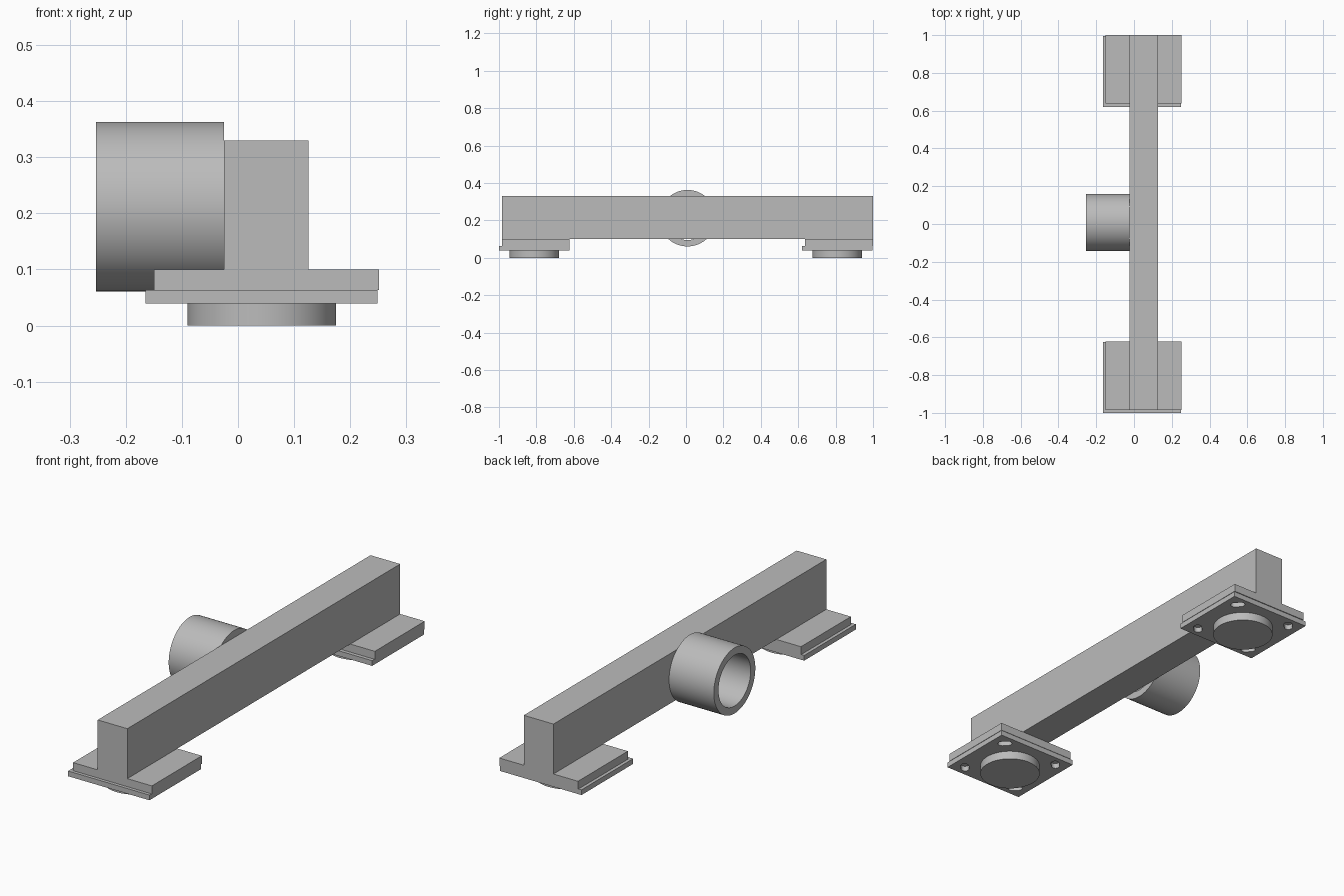
import bpy
import bmesh
from math import pi, cos, sin, atan2
from mathutils import Matrix, Vector

cube = bpy.data.objects.get("Cube")
if cube:
    bpy.data.objects.remove(cube)

GREY = (0.5, 0.5, 0.5, 1)
grey = bpy.data.materials.new("plain_grey")
grey.use_nodes = True
grey.diffuse_color = GREY
grey.node_tree.nodes["Principled BSDF"].inputs["Base Color"].default_value = GREY


def finish(name, bm, smooth=False):
    bmesh.ops.recalc_face_normals(bm, faces=bm.faces)
    mesh = bpy.data.meshes.new(name)
    bm.to_mesh(mesh)
    bm.free()
    mesh.materials.append(grey)
    obj = bpy.data.objects.new(name, mesh)
    bpy.context.collection.objects.link(obj)
    if smooth:
        bpy.ops.object.select_all(action="DESELECT")
        obj.select_set(True)
        bpy.context.view_layer.objects.active = obj
        bpy.ops.object.shade_smooth_by_angle(angle=pi / 6)
    return obj


def box(name, low, high):
    low, high = Vector(low), Vector(high)
    bm = bmesh.new()
    bmesh.ops.create_cube(bm, size=1)
    bmesh.ops.scale(bm, vec=high - low, verts=bm.verts)
    bmesh.ops.translate(bm, vec=(low + high) / 2, verts=bm.verts)
    return finish(name, bm)


def slot_outline(x, y, angle, length=0.064, width=0.036, steps=10):
    """Rounded slot centred on x, y with its long axis along angle."""
    radius, half = width / 2, (length - width) / 2
    points = []
    for end in (0, pi):
        for i in range(steps + 1):
            a = end - pi / 2 + pi * i / steps
            px, py = half * cos(end) + radius * cos(a), radius * sin(a)
            points.append((x + px * cos(angle) - py * sin(angle),
                           y + px * sin(angle) + py * cos(angle)))
    return points


def slotted_plate(name, centre, size, z_low, z_high):
    """Flat plate with a slot across each corner, pierced right through."""
    hx, hy = size[0] / 2, size[1] / 2
    loops = [[(-hx, -hy), (hx, -hy), (hx, hy), (-hx, hy)]]
    for sx in (-1, 1):
        for sy in (-1, 1):
            x, y = sx * 0.147, sy * 0.139
            loops.append(slot_outline(x, y, atan2(y, x) + pi / 2))
    bm = bmesh.new()
    edges = []
    for loop in loops:
        verts = [bm.verts.new((x + centre[0], y + centre[1], z_low)) for x, y in loop]
        edges += [bm.edges.new((a, b)) for a, b in zip(verts, verts[1:] + verts[:1])]
    bmesh.ops.triangle_fill(bm, edges=edges, use_beauty=True)
    result = bmesh.ops.extrude_face_region(bm, geom=bm.faces[:], use_keep_orig=True)
    top = [g for g in result["geom"] if isinstance(g, bmesh.types.BMVert)]
    bmesh.ops.translate(bm, vec=(0, 0, z_high - z_low), verts=top)
    return finish(name, bm, smooth=True)


def disc(name, centre, radius, z_low, z_high):
    bm = bmesh.new()
    bmesh.ops.create_cone(bm, cap_ends=True, segments=64, radius1=radius,
                          radius2=radius, depth=z_high - z_low)
    bmesh.ops.translate(bm, vec=(*centre, (z_low + z_high) / 2), verts=bm.verts)
    return finish(name, bm, smooth=True)


def tube(name, x_low, x_high, centre, outer, inner):
    """Hollow cylinder along x, spun from its rectangular section."""
    bm = bmesh.new()
    section = [(x_low, outer), (x_high, outer), (x_high, inner), (x_low, inner)]
    verts = [bm.verts.new((x, 0, r)) for x, r in section]
    edges = [bm.edges.new((a, b)) for a, b in zip(verts, verts[1:] + verts[:1])]
    bmesh.ops.spin(bm, geom=verts + edges, cent=(0, 0, 0), axis=(1, 0, 0),
                   angle=2 * pi, steps=64, use_merge=True)
    bmesh.ops.remove_doubles(bm, verts=bm.verts, dist=0.0001)
    bmesh.ops.transform(bm, matrix=Matrix.Translation((0, *centre)), verts=bm.verts)
    return finish(name, bm, smooth=True)


# Long beam and the open tube on its side
box("beam", (-0.025, -0.985, 0.1), (0.126, 1, 0.33))
tube("side_tube", -0.253, -0.025, (0.008, 0.212), 0.151, 0.117)

# A foot under each end: pad, slotted plate and round boss
for end, pad_y, plate_y in (("front", (-0.985, -0.622), -0.812),
                            ("back", (0.637, 1), 0.808)):
    box(end + "_pad", (-0.15, pad_y[0], 0.063), (0.251, pad_y[1], 0.1))
    slotted_plate(end + "_slotted_plate", (0.042, plate_y), (0.414, 0.376), 0.039, 0.063)
    disc(end + "_boss", (0.0425, plate_y), 0.1325, 0, 0.039)
